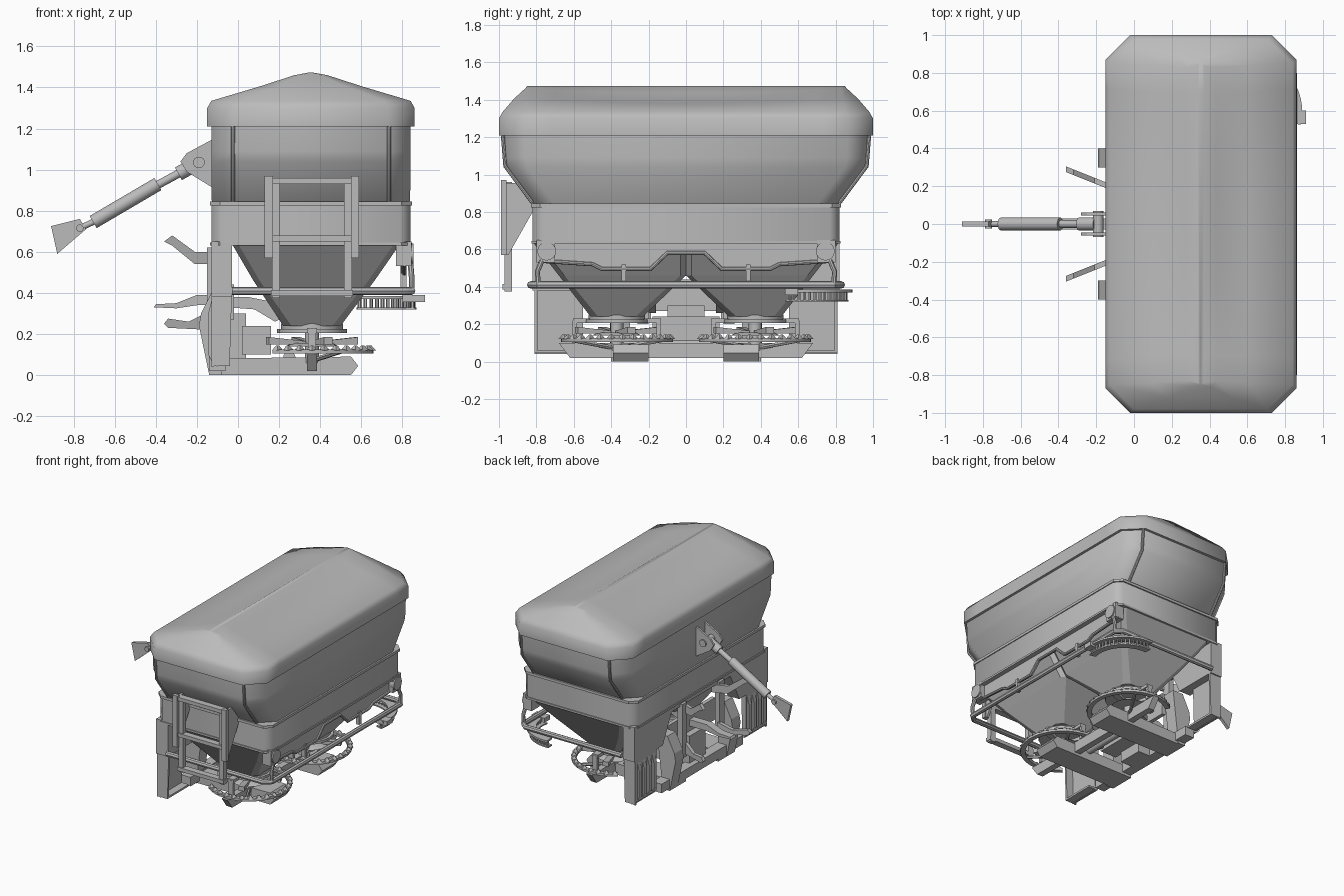
import bpy, bmesh, math
from mathutils import Vector

cube = bpy.data.objects.get("Cube")
if cube:
    bpy.data.objects.remove(cube)

GREY = (0.5, 0.5, 0.5, 1)
mat = bpy.data.materials.new("plain grey")
mat.use_nodes = True
mat.diffuse_color = GREY
mat.node_tree.nodes["Principled BSDF"].inputs["Base Color"].default_value = GREY


def add(name, verts, faces, angle=0):
    me = bpy.data.meshes.new(name)
    me.from_pydata([tuple(v) for v in verts], [], faces)
    bm = bmesh.new()
    bm.from_mesh(me)
    bmesh.ops.recalc_face_normals(bm, faces=bm.faces)
    bm.to_mesh(me)
    bm.free()
    me.materials.append(mat)
    ob = bpy.data.objects.new(name, me)
    bpy.context.collection.objects.link(ob)
    if angle:
        bpy.ops.object.select_all(action='DESELECT')
        ob.select_set(True)
        bpy.context.view_layer.objects.active = ob
        bpy.ops.object.shade_smooth_by_angle(angle=math.radians(angle))
    return ob


def ring(cx, cy, hx, hy, c, z, n=1):
    """Chamfered rectangle; its long sides have n segments."""
    half = [(hx - c, -hy)] + [(hx, (hy - c) * (2 * i / n - 1)) for i in range(n + 1)] + [(hx - c, hy)]
    return [Vector((cx + s * x, cy + s * y, z)) for s in (1, -1) for x, y in half]


def loft(name, rings, angle=0):
    n, k = len(rings[0]), len(rings)
    faces = [(a * n + i, a * n + (i + 1) % n, (a + 1) * n + (i + 1) % n, (a + 1) * n + i)
             for a in range(k - 1) for i in range(n)]
    faces += [tuple(range(n)), tuple(range((k - 1) * n, k * n))]
    return add(name, [v for r in rings for v in r], faces, angle)


def prism(name, axis, profile, a, b):
    """Profile in the two other axes (in x, y, z order), extruded from a to b."""
    def put(p, t):
        c = list(p)
        c.insert("xyz".index(axis), t)
        return Vector(c)
    return loft(name, [[put(p, t) for p in profile] for t in (a, b)])


def box(name, x0, x1, y0, y1, z0, z1):
    return prism(name, "z", [(x0, y0), (x1, y0), (x1, y1), (x0, y1)], z0, z1)


def rod(name, p, q, r, r2=None, n=16):
    p, q = Vector(p), Vector(q)
    rot = (q - p).to_track_quat('Z', 'Y')
    circle = [Vector((math.cos(math.tau * i / n), math.sin(math.tau * i / n), 0)) for i in range(n)]
    return loft(name, [[c + rot @ (v * s) for v in circle] for c, s in ((p, r), (q, r2 or r))], 40)


def pipe(name, points, r):
    cu = bpy.data.curves.new(name, 'CURVE')
    cu.dimensions, cu.bevel_depth, cu.bevel_resolution = '3D', r, 2
    sp = cu.splines.new('POLY')
    sp.points.add(len(points) - 1)
    for p, co in zip(sp.points, points):
        p.co = (*co, 1)
    cu.use_fill_caps = True
    cu.materials.append(mat)
    ob = bpy.data.objects.new(name, cu)
    bpy.context.collection.objects.link(ob)
    bpy.ops.object.select_all(action='DESELECT')
    ob.select_set(True)
    bpy.context.view_layer.objects.active = ob
    bpy.ops.object.convert(target='MESH')
    bpy.ops.object.shade_smooth_by_angle(angle=math.radians(40))


def arc_band(name, cx, cy, r0, r1, z0, z1, a0, a1, n):
    rings = []
    for i in range(n + 1):
        a = math.radians(a0 + (a1 - a0) * i / n)
        rings.append([Vector((cx + r * math.cos(a), cy + r * math.sin(a), z))
                      for r, z in ((r0, z0), (r1, z0), (r1, z1), (r0, z1))])
    return loft(name, rings, 40)


# Fabric cover with a straight ridge and slightly sagging slopes
MID = 0.355
cover = [ring(MID, 0, .505, 1, .13, 1.21, 12), ring(MID, 0, .505, 1, .13, 1.3, 12),
         ring(MID, 0, .485, .98, .13, 1.335, 12), ring(MID, 0, .25, .92, .08, 1.405, 12),
         ring(MID, 0, .08, .86, .03, 1.46, 12), ring(MID, 0, .015, .85, .01, 1.472, 12)]
for v in cover[3] + cover[4]:
    v.z -= .025 * max(0, 1 - (v.y / .8) ** 2)
loft("cover", cover, 50)

# Hopper body, rim, lower band and corner ribs
loft("hopper", [ring(MID, 0, .47, .81, .11, .83), ring(MID, 0, .483, .82, .11, .85),
                ring(MID, 0, .485, .965, .115, 1.04), ring(MID, 0, .485, .975, .115, 1.09),
                ring(MID, 0, .485, .98, .115, 1.22)], 50)
loft("hopper_rim", [ring(MID, 0, .492, .83, .05, z) for z in (.825, .845)])
loft("lower_band", [ring(MID, 0, .485, .82, .05, z) for z in (.635, .825)], 50)
loft("lower_band_lip", [ring(MID, 0, .492, .827, .05, z) for z in (.63, .645)])
for s in (-1, 1):
    for x in (-.025, .735):
        pipe("corner_rib", [(x, s * .822, .85), (x, s * .967, 1.045), (x, s * .98, 1.21)], .01)

# Back wall arch, centre wall
prism("back_wall", "x", [(-.82, .65), (-.82, .38), (-.47, .38), (-.36, .6), (.36, .6),
                         (.47, .38), (.82, .38), (.82, .65)], -.13, -.03)
box("centre_wall", -.05, -.02, -.29, .29, .27, .44)

for s in (-1, 1):
    y = s * .37
    # Funnels and outlets
    loft("funnel", [ring(.38, s * .41, .41, .41, .03, .64), ring(.37, s * .34, .295, .34, .03, .46),
                    ring(.36, y, .14, .14, .04, .24)])
    rod("outlet", (.36, y, .25), (.36, y, .21), .15)
    rod("outlet_flange", (.36, y, .225), (.36, y, .205), .17)
    rod("spindle", (.36, y, .06), (.36, y, .21), .035)
    # Spreading disc, vanes and toothed guard
    rod("disc", (.36, y, .14), (.36, y, .155), .13, .1, 24)
    for k in range(4):
        a = math.radians(k * 90 + 20)
        d = Vector((math.cos(a), math.sin(a), 0))
        side = Vector((-d.y, d.x, 0)) * .022
        c = Vector((.36, y, .15))
        loft("vane", [[c + d * r - side, c + d * r + side, c + d * r + side + Vector((0, 0, h)),
                       c + d * r - side + Vector((0, 0, h))] for r, h in ((.04, .015), (.23, .035))])
    arc_band("guard_ring", .36, y, .265, .3, .105, .125, -130, 130, 36)
    for k in range(22):
        a = math.radians(-126 + k * 12)
        p = Vector((.36 + .285 * math.cos(a), y + .285 * math.sin(a), .12))
        rod("guard_tooth", p, p + Vector((0, 0, .025)), .028, .006, 4)
    for a in (-60, 60):
        p = Vector((.36 + .28 * math.cos(math.radians(a)), y + .28 * math.sin(math.radians(a)), .115))
        rod("guard_strut", p, (.36, y, .07), .012, n=6)
    box("guard_carrier", .335, .385, y - .235, y + .235, .205, .23)
    for d in (-.225, .225):
        box("guard_post", .34, .38, y + d - .012, y + d + .012, .11, .22)
    # Base beams
    prism("base_beam", "y", [(-.14, .0), (.55, 0), (.585, .045), (.55, .09), (-.14, .08)],
          s * .2, s * .39)
    # Mud flaps with raised ribs
    prism("mud_flap", "y", [(-.13, .4), (-.13, .06), (-.1, .04), (-.09, .4)], s * .55, s * .81)
    prism("flap_edge", "y", [(-.13, .4), (-.13, .04), (-.04, .06), (-.03, .4)], s * .795, s * .81)
    box("flap_foot", -.12, -.04, s * .55, s * .81, .045, .06)
    for k in range(4):
        yy = s * (.585 + k * .06)
        prism("flap_rib", "y", [(-.13, .36), (-.145, .3), (-.145, .1), (-.13, .07)], yy - .018, yy + .018)
    # Hitch columns and arms
    prism("hitch_column", "y", [(-.12, .42), (-.18, .3), (-.19, .24), (-.14, .0), (-.08, 0), (-.03, .42)],
          s * .3, s * .4)
    arms = ([(-.36, .65), (-.32, .68), (-.21, .6), (-.1, .6), (-.1, .54), (-.21, .54), (-.32, .63)],
            [(-.36, .25), (-.34, .275), (-.24, .26), (-.14, .31), (-.14, .22), (-.34, .23)])
    for prof in arms:
        arm = prism("hitch_arm", "y", prof, s * .235, s * .265)
        for v in arm.data.vertices:
            v.co.y -= s * .4 * (v.co.x + .26)
    prism("inner_brace", "y", [(-.05, .38), (.05, .38), (.2, .35), (.27, .3), (.18, .26), (.08, .32),
                               (-.05, .33)], s * .16, s * .2)
    box("brace_plate", -.15, -.11, s * .2, s * .26, .2, .62)
    # Rear lamps and tube posts
    box("lamp_box", .77, .845, s * .7, s * .8, .53, .65)
    rod("lamp", (.82, s * .745, .59), (.855, s * .745, .59), .05)
    pipe("tube_post", [(.84, s * .77, .54), (.845, s * .795, .48), (.845, s * .79, .42)], .014)
    box("tube_hanger", .79, .82, s * .32, s * .345, .42, .52)

# Base cross beam, gearbox, cross shaft and central shield
prism("cross_beam", "x", [(-.62, .02), (.62, .02), (.68, .1), (-.68, .1)], .335, .385)
box("gearbox", .02, .16, -.18, .18, .1, .24)
box("gearbox_mount", -.1, .04, -.1, .1, .02, .3)
rod("cross_shaft", (.25, -.37, .085), (.25, .37, .085), .03)
box("rear_sill", -.14, -.06, -.5, .5, .02, .09)
prism("shaft_shield", "y", [(-.41, .33), (-.4, .345), (-.3, .35), (-.2, .39), (-.04, .39), (-.04, .34),
                            (-.2, .34), (-.3, .325)], -.03, .03)

# Corrugated end plate and tube bumper
half = [(.8, .63), (.8, .54), (.5, .52), (.45, .495), (.19, .495), (.1, .58)]
plate = half + [(-a, b) for a, b in reversed(half)]
prism("end_plate", "x", plate, .79, .81)
pipe("end_plate_lip", [(.81, a, b) for a, b in plate[1:-1]], .011)
pipe("tube_bumper", [(-.03, -.83, .41), (.8, -.83, .41), (.845, -.79, .41),
                     (.845, .79, .41), (.8, .83, .41), (-.03, .83, .41)], .02)

# Toothed adjusting scale at one corner
arc_band("scale_top", .6, .6, .22, .29, .37, .385, -15, 95, 16)
arc_band("scale_bottom", .6, .6, .22, .27, .32, .33, -15, 95, 16)
for k in range(17):
    a = math.radians(-12 + k * 6.5)
    x, y = .6 + .255 * math.cos(a), .6 + .255 * math.sin(a)
    rod("scale_tooth", (x, y, .325), (x, y, .375), .009, n=6)
box("scale_pointer", .8, .91, .53, .6, .355, .39)

# Ladder at the front end
for x, d in ((.15, 1), (.57, -1)):
    box("ladder_rail", x - .02, x + .02, -.99, -.96, .57, .97)
    prism("ladder_bracket", "x", [(-.98, .95), (-.82, .965), (-.82, .8), (-.95, .57), (-.98, .57)],
          x - .008, x + .008)
    box("lower_rail", x + d * .015, x + d * .055, -.97, -.93, .375, .95)
for z in (.945, .665, .4):
    box("rung", .16, .56, -.98, -.93, z - .014, z + .014)

# Top link with bracket, cylinder and end plate
for s in (-1, 1):
    prism("link_bracket", "y", [(-.12, 1.15), (-.25, 1.08), (-.28, 1.04), (-.25, .99), (-.12, .91)],
          s * .045, s * .06)
rod("link_pin", (-.19, -.07, 1.035), (-.19, .07, 1.035), .028)
rod("link_rod", (-.19, 0, 1.035), (-.42, 0, .91), .02)
rod("link_collar", (-.2, 0, 1.03), (-.29, 0, .98), .035)
rod("link_cylinder", (-.39, 0, .93), (-.705, 0, .745), .034)
rod("link_tip", (-.7, 0, .748), (-.78, 0, .71), .015)
rod("tip_pin", (-.77, -.025, .715), (-.77, .025, .715), .018)
prism("link_plate", "y", [(-.91, .725), (-.77, .76), (-.74, .71), (-.88, .59)], -.012, .012)
